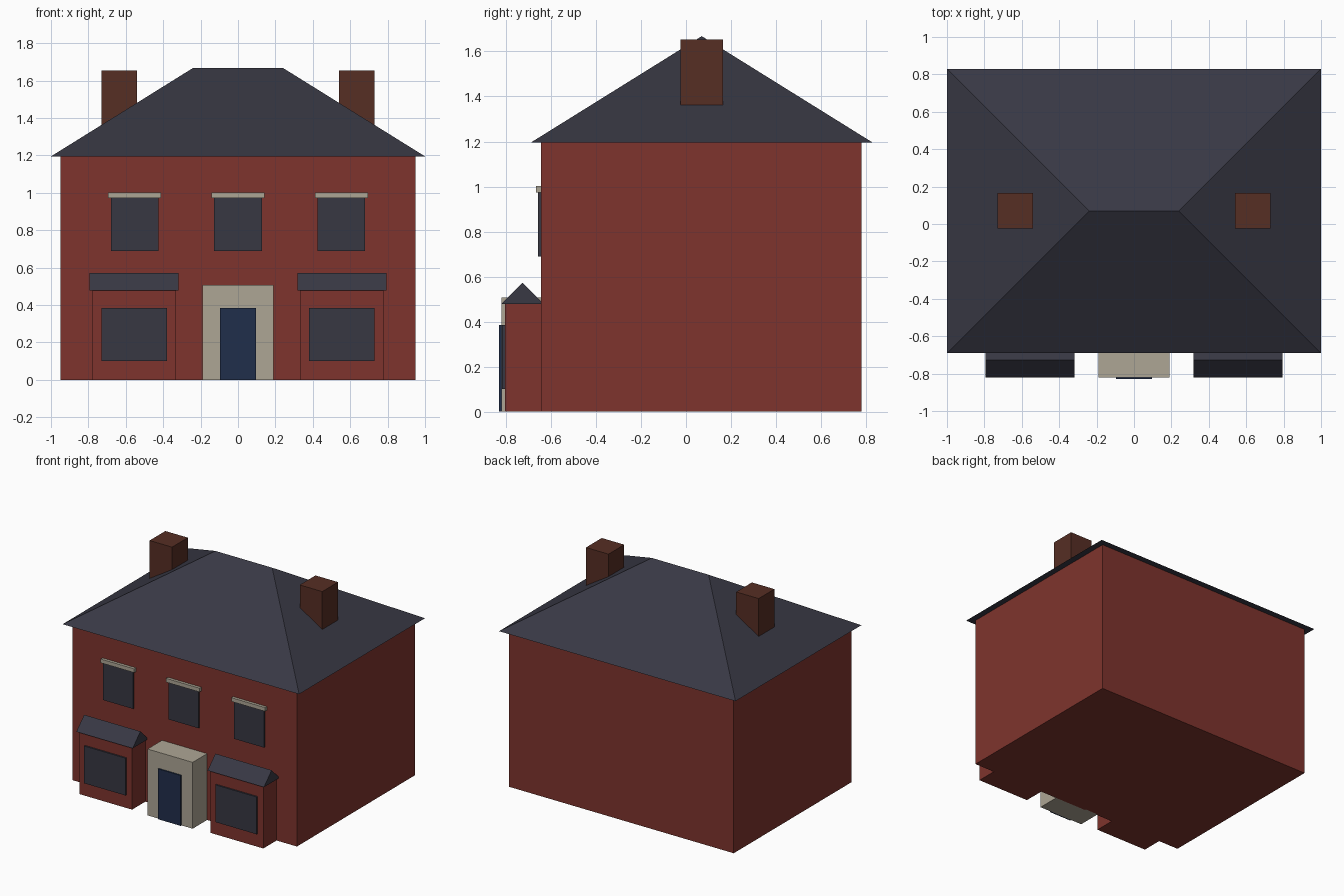
import bpy

cube = bpy.data.objects.get("Cube")
if cube:
    bpy.data.objects.remove(cube, do_unlink=True)


def material(name, hex_code):
    """Flat material from an sRGB hex code, converted to linear."""
    srgb = [int(hex_code[i:i + 2], 16) / 255 for i in (0, 2, 4)]
    col = [((c + 0.055) / 1.055) ** 2.4 if c > 0.04 else c / 12.92 for c in srgb] + [1]
    mat = bpy.data.materials.new(name)
    mat.use_nodes = True
    mat.diffuse_color = col
    node = next(n for n in mat.node_tree.nodes if n.type == 'BSDF_PRINCIPLED')
    node.inputs["Base Color"].default_value = col
    node.inputs["Roughness"].default_value = 0.9
    return mat


brick = material("red brick", "7e342d")
slate = material("dark slate", "383844")
stone = material("pale stone", "aea695")
chimney_brick = material("brown brick", "562e24")
door_blue = material("navy paint", "202e4b")
glass = material("dark glass", "373742")


def build(name, verts, faces, mat):
    mesh = bpy.data.meshes.new(name)
    mesh.from_pydata(verts, [], faces)
    mesh.materials.append(mat)
    obj = bpy.data.objects.new(name, mesh)
    bpy.context.collection.objects.link(obj)
    return obj


def box(name, x, y, z, mat):
    """Box from (min, max) ranges."""
    verts = [(a, b, c) for c in z for b in y for a in x]
    faces = [(0, 2, 3, 1), (4, 5, 7, 6), (0, 1, 5, 4),
             (1, 3, 7, 5), (3, 2, 6, 7), (2, 0, 4, 6)]
    return build(name, verts, faces, mat)


def ridge_roof(name, x, y, z, inset, mat):
    """Roof with a ridge along x; inset 0 is a gable, more makes it hipped."""
    mid = (y[0] + y[1]) / 2
    verts = [(x[0], y[0], z[0]), (x[1], y[0], z[0]), (x[1], y[1], z[0]), (x[0], y[1], z[0]),
             (x[0] + inset, mid, z[1]), (x[1] - inset, mid, z[1])]
    faces = [(3, 2, 1, 0), (0, 1, 5, 4), (2, 3, 4, 5), (1, 2, 5), (3, 0, 4)]
    return build(name, verts, faces, mat)


def around(centre, half):
    return (centre - half, centre + half)


WALL = -0.645   # front wall plane
EAVES = 1.195

# Main house and hipped roof
box("house_walls", (-0.95, 0.95), (WALL, 0.78), (0, EAVES), brick)
ridge_roof("main_roof", (-1, 1), (-0.69, 0.83), (EAVES, 1.668), 0.76, slate)

# Chimneys and bay windows on both sides
for side, s in (("left", 1), ("right", -1)):
    box(side + "_chimney", around(s * 0.635, 0.095), (-0.025, 0.165), (1.25, 1.653), chimney_brick)
    bay = s * 0.555
    box(side + "_bay", around(bay, 0.223), (-0.805, WALL + 0.02), (0, 0.48), brick)
    ridge_roof(side + "_bay_roof", around(bay, 0.238), (-0.82, -0.632), (0.478, 0.572), 0, slate)
    box(side + "_bay_window", around(bay, 0.175), (-0.817, -0.8), (0.1, 0.385), glass)

# Upper windows with lintels
for side, x in (("left", 0.553), ("middle", 0), ("right", -0.553)):
    box(side + "_upper_window", around(x, 0.127), (-0.657, WALL + 0.01), (0.688, 0.975), glass)
    box(side + "_lintel", around(x, 0.142), (-0.667, WALL + 0.01), (0.973, 1.002), stone)

# Porch and front door
box("porch", around(0, 0.191), (-0.82, WALL + 0.01), (0, 0.507), stone)
box("front_door", around(0, 0.096), (-0.83, -0.81), (0, 0.385), door_blue)
